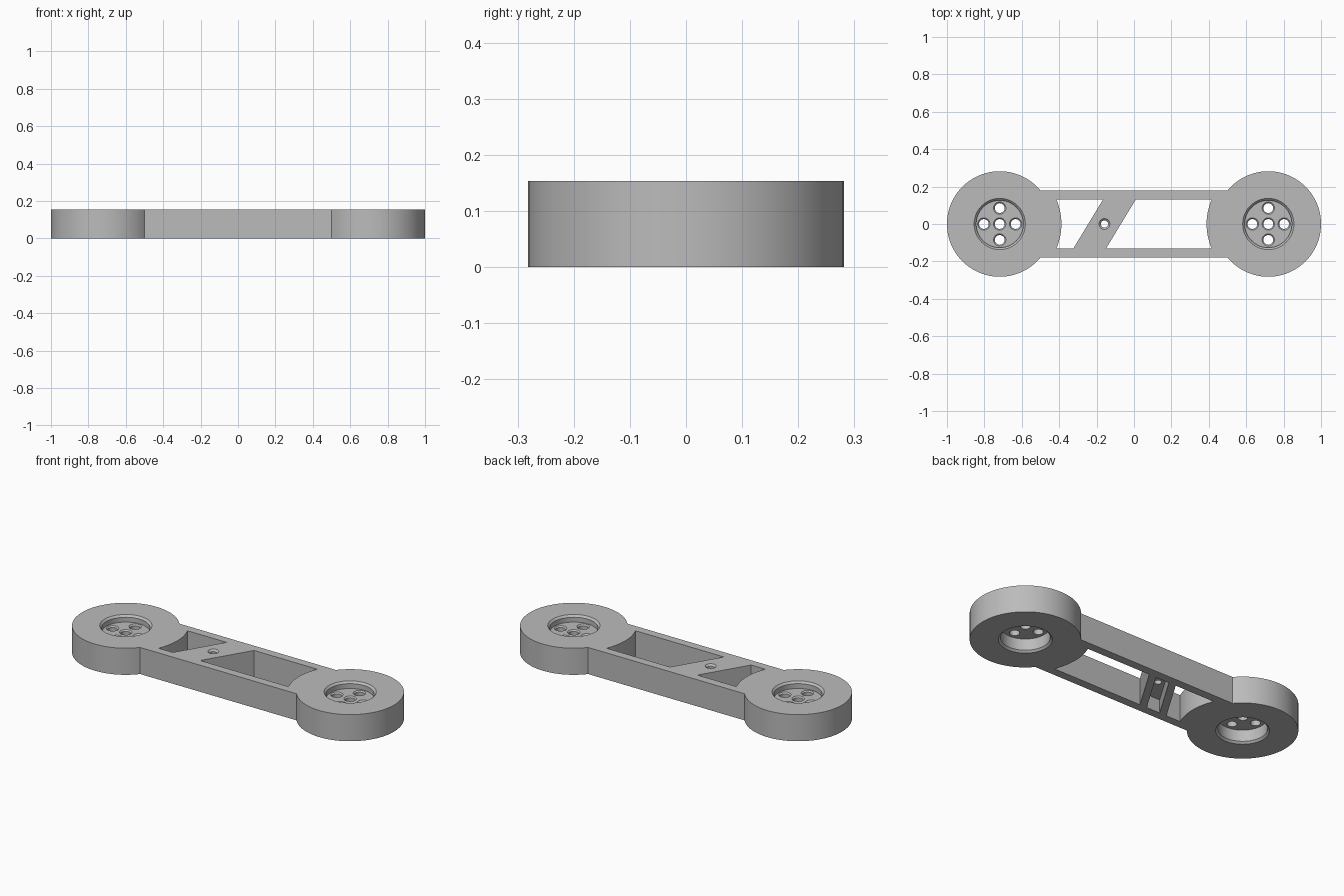
import bpy, bmesh, math

HEIGHT = 0.154      # overall thickness
HUB_X, HUB_R = 0.718, 0.282
WEB_LOW, WEB_TOP = 0.076, 0.115   # hub web, between the two bores

cube = bpy.data.objects.get("Cube")
if cube:
    bpy.data.objects.remove(cube, do_unlink=True)

grey = bpy.data.materials.new("plain grey")
grey.use_nodes = True
grey.diffuse_color = (0.5, 0.5, 0.5, 1)
grey.node_tree.nodes["Principled BSDF"].inputs["Base Color"].default_value = grey.diffuse_color


def add_object(name, bm):
    bmesh.ops.recalc_face_normals(bm, faces=bm.faces)
    mesh = bpy.data.meshes.new(name)
    bm.to_mesh(mesh)
    bm.free()
    mesh.materials.append(grey)
    obj = bpy.data.objects.new(name, mesh)
    bpy.context.collection.objects.link(obj)
    return obj


def prism(name, outline, low, high):
    """Straight extrusion of an xy outline."""
    bm = bmesh.new()
    base = bm.faces.new([bm.verts.new((x, y, low)) for x, y in outline])
    top = bmesh.ops.extrude_face_region(bm, geom=[base])["geom"]
    bmesh.ops.translate(bm, vec=(0, 0, high - low),
                        verts=[v for v in top if isinstance(v, bmesh.types.BMVert)])
    return add_object(name, bm)


def turned(name, x, y, profile, sides):
    """Solid of revolution from (radius, z) pairs."""
    bm = bmesh.new()
    rings = [[bm.verts.new((x + r * math.cos(2 * math.pi * i / sides),
                            y + r * math.sin(2 * math.pi * i / sides), z))
              for i in range(sides)] for r, z in profile]
    for a, b in zip(rings, rings[1:]):
        for i in range(sides):
            j = (i + 1) % sides
            bm.faces.new((a[i], a[j], b[j], b[i]))
    bm.faces.new(rings[0])
    bm.faces.new(rings[-1])
    return add_object(name, bm)


def combine(target, tool, operation):
    tool.hide_render = True
    mod = target.modifiers.new(operation.lower(), "BOOLEAN")
    mod.operation, mod.solver, mod.object = operation, "EXACT", tool
    bpy.context.view_layer.objects.active = target
    bpy.ops.object.modifier_apply(modifier=mod.name)
    bpy.data.objects.remove(tool, do_unlink=True)


def arc(side, y_from, y_to, radius=0.33, steps=16):
    """Points on the curved pocket end around one hub."""
    points = []
    for i in range(steps + 1):
        y = y_from + (y_to - y_from) * i / steps
        points.append((side * (HUB_X - math.sqrt(radius ** 2 - y * y)), y))
    return points


# Arm bar with a round hub at each end
arm = prism("link_arm", [(-0.6, -0.18), (0.6, -0.18), (0.6, 0.18), (-0.6, 0.18)], 0, HEIGHT)
for side in (-1, 1):
    combine(arm, turned("hub", side * HUB_X, 0, [(HUB_R, 0), (HUB_R, HEIGHT)], 96), "UNION")

# Two through pockets, leaving a slanted brace between them
Y = 0.132
combine(arm, prism("short_pocket", arc(-1, Y, -Y) + [(-0.325, -Y), (-0.165, Y)], -0.1, 0.3),
        "DIFFERENCE")
combine(arm, prism("long_pocket", arc(1, -Y, Y) + [(0.01, Y), (-0.15, -Y)], -0.1, 0.3),
        "DIFFERENCE")

# Channel under the brace and the countersunk screw hole through it
combine(arm, prism("brace_channel", [(-0.28, -Y), (-0.195, -Y), (-0.035, Y), (-0.12, Y)],
                   -0.1, WEB_LOW), "DIFFERENCE")
combine(arm, turned("brace_hole", -0.158, 0, [(0.019, -0.1), (0.019, HEIGHT - 0.01),
                                              (0.029, HEIGHT), (0.029, 0.3)], 32), "DIFFERENCE")

# Chamfered bores above and below each hub web, then five bolt holes
BORE, RIM, BOLT, SINK, PITCH = 0.126, 0.137, 0.026, 0.033, 0.085
for side in (-1, 1):
    x = side * HUB_X
    combine(arm, turned("upper_bore", x, 0, [(BORE, WEB_TOP), (BORE, HEIGHT - 0.011),
                                             (RIM, HEIGHT), (RIM, 0.3)], 64), "DIFFERENCE")
    combine(arm, turned("lower_bore", x, 0, [(RIM, -0.1), (RIM, 0), (BORE, 0.011),
                                             (BORE, WEB_LOW)], 64), "DIFFERENCE")
    for dx, dy in ((0, 0), (1, 0), (-1, 0), (0, 1), (0, -1)):
        combine(arm, turned("bolt_hole", x + dx * PITCH, dy * PITCH,
                            [(BOLT, 0.03), (BOLT, WEB_TOP - 0.007), (SINK, WEB_TOP),
                             (SINK, 0.3 if dx == dy else HEIGHT - 0.015)], 32), "DIFFERENCE")

# Smooth round walls, crisp edges
bpy.ops.object.select_all(action="DESELECT")
arm.select_set(True)
bpy.context.view_layer.objects.active = arm
bpy.ops.object.shade_smooth_by_angle(angle=math.radians(30))
